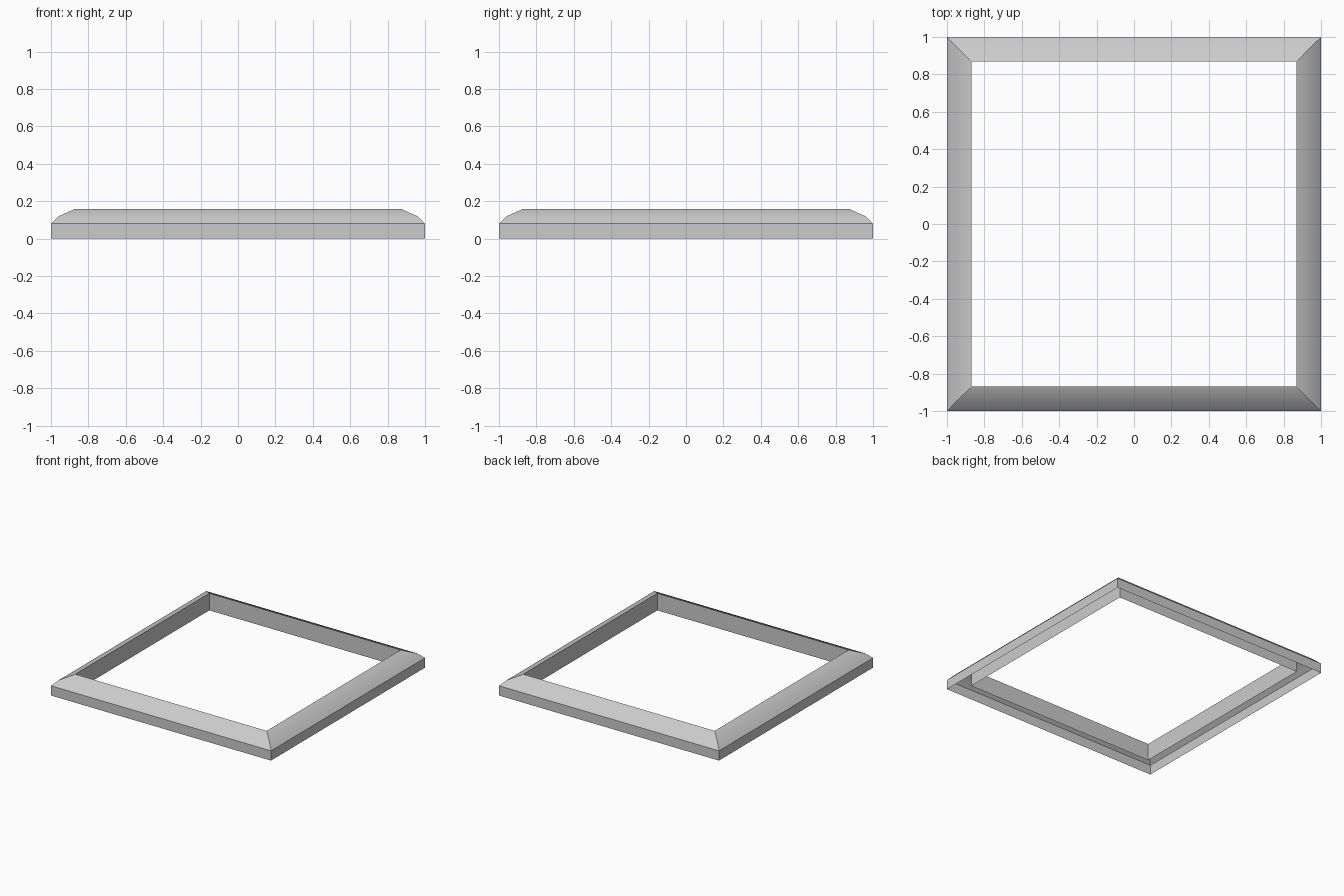
import bpy
import bmesh
import math

cube = bpy.data.objects.get("Cube")
if cube:
    bpy.data.objects.remove(cube, do_unlink=True)

# Plain grey finish
GREY = (0.6, 0.6, 0.6, 1.0)
grey = bpy.data.materials.new("grey")
grey.use_nodes = True
grey.diffuse_color = GREY
grey.node_tree.nodes["Principled BSDF"].inputs["Base Color"].default_value = GREY

# Open moulding section as (distance from centre, height):
# outer lip, rounded shoulder, inner wall; hollow underneath
SECTION = [(1.0, 0.0), (1.0, 0.08), (0.96, 0.12), (0.87, 0.16), (0.87, 0.02)]


def mitred_point(radius, along, height, quarter):
    """Point on one side of the square, turned by quarter turns."""
    x, y = radius, along
    for _ in range(quarter):
        x, y = -y, x
    return (x, y, height)


# Four mitred lengths welded at the corners
bm = bmesh.new()
for quarter in range(4):
    for (ra, za), (rb, zb) in zip(SECTION, SECTION[1:]):
        corners = [(ra, -ra, za), (ra, ra, za), (rb, rb, zb), (rb, -rb, zb)]
        bm.faces.new([bm.verts.new(mitred_point(*c, quarter)) for c in corners])
bmesh.ops.remove_doubles(bm, verts=bm.verts, dist=0.0001)

mesh = bpy.data.meshes.new("square_frame")
bm.to_mesh(mesh)
bm.free()
mesh.materials.append(grey)
frame = bpy.data.objects.new("square_frame", mesh)
bpy.context.collection.objects.link(frame)

# Soft shoulder, crisp lip and mitres
bpy.ops.object.select_all(action='DESELECT')
frame.select_set(True)
bpy.context.view_layer.objects.active = frame
bpy.ops.object.shade_smooth_by_angle(angle=math.radians(30))
